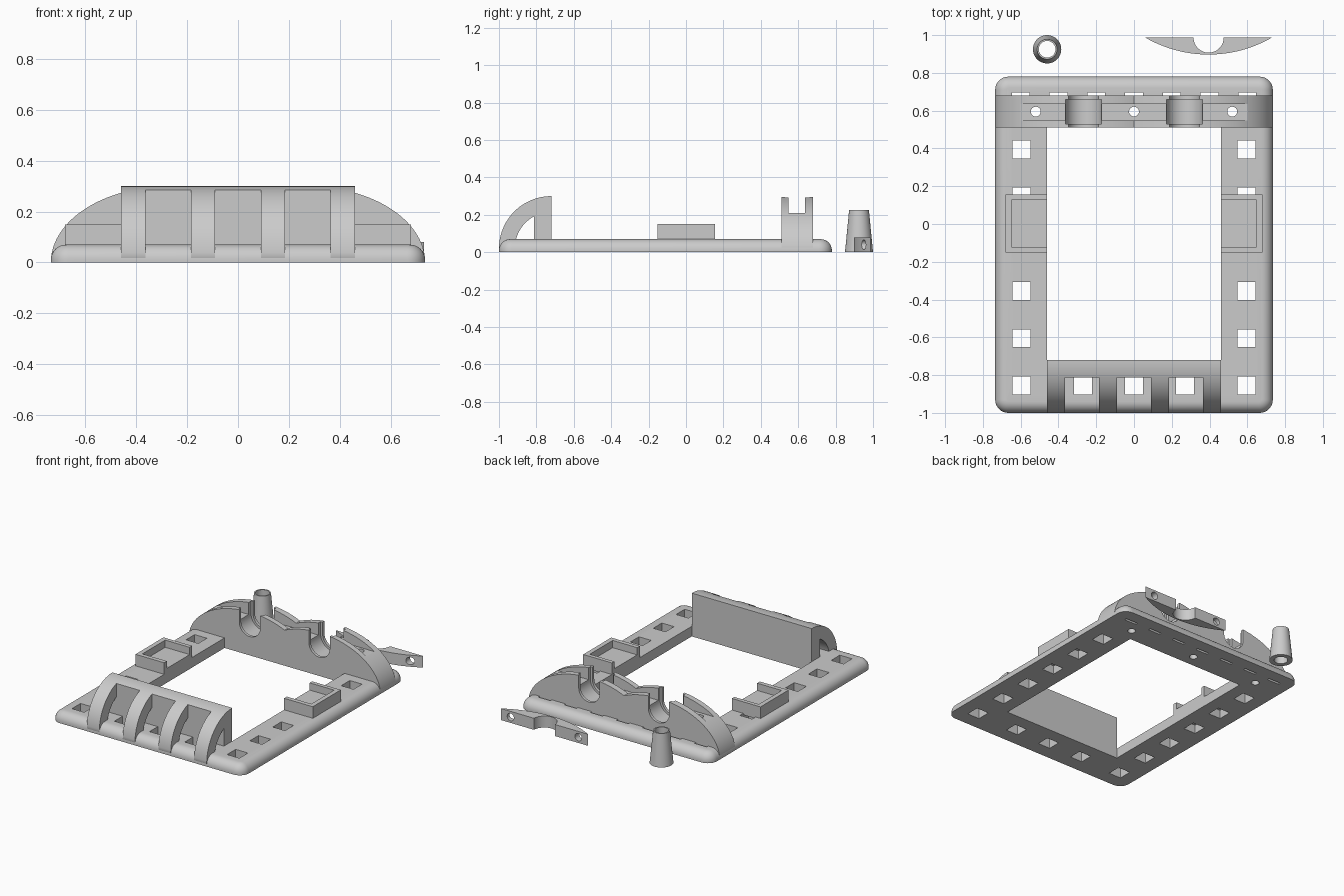
import bpy, bmesh, math
from mathutils import Vector

if "Cube" in bpy.data.objects:
    bpy.data.objects.remove(bpy.data.objects["Cube"])

grey = bpy.data.materials.new("plain grey")
grey.use_nodes = True
GREY = (0.6, 0.6, 0.6, 1)
grey.diffuse_color = GREY
grey.node_tree.nodes["Principled BSDF"].inputs["Base Color"].default_value = GREY


def finish(bm, name):
    bmesh.ops.recalc_face_normals(bm, faces=bm.faces)
    mesh = bpy.data.meshes.new(name)
    bm.to_mesh(mesh)
    bm.free()
    mesh.materials.append(grey)
    ob = bpy.data.objects.new(name, mesh)
    bpy.context.collection.objects.link(ob)
    return ob


def prism(name, pts, axis, lo, hi):
    """Extrude a 2D profile along an axis: x uses (y,z), y uses (x,z), z uses (x,y)."""
    place = {"x": lambda a, b: (lo, a, b), "y": lambda a, b: (a, lo, b), "z": lambda a, b: (a, b, lo)}[axis]
    bm = bmesh.new()
    face = bm.faces.new([bm.verts.new(place(a, b)) for a, b in pts])
    ext = bmesh.ops.extrude_face_region(bm, geom=[face])["geom"]
    step = Vector([hi - lo if c == axis else 0 for c in "xyz"])
    bmesh.ops.translate(bm, vec=step, verts=[v for v in ext if isinstance(v, bmesh.types.BMVert)])
    return finish(bm, name)


def box(name, x0, x1, y0, y1, z0, z1):
    return prism(name, [(x0, y0), (x1, y0), (x1, y1), (x0, y1)], "z", z0, z1)


def arc(cx, cy, r, a0, a1, n=24):
    angles = [math.radians(a0 + (a1 - a0) * i / n) for i in range(n + 1)]
    return [(cx + r * math.cos(a), cy + r * math.sin(a)) for a in angles]


def circle(cx, cy, r, n=32):
    return arc(cx, cy, r, 0, 360, n)[:-1]


def cut(ob, cutters):
    bpy.context.view_layer.objects.active = ob
    for c in cutters:
        mod = ob.modifiers.new("cut", "BOOLEAN")
        mod.operation, mod.solver, mod.object = "DIFFERENCE", "EXACT", c
        bpy.ops.object.modifier_apply(modifier=mod.name)
        bpy.data.objects.remove(c)


def smooth(ob):
    bpy.ops.object.select_all(action="DESELECT")
    ob.select_set(True)
    bpy.context.view_layer.objects.active = ob
    bpy.ops.object.shade_smooth_by_angle(angle=math.radians(30))


def screw_holes():
    return [prism("hole", circle(x, 0.595, 0.026), "z", -0.1, 0.5) for x in (-0.52, 0, 0.52)]


# Base frame: rounded slab with a window, square holes and rear slots
TOP = 0.07
bm = bmesh.new()
bmesh.ops.create_cube(bm, size=1)
for v in bm.verts:
    v.co = (v.co.x * 1.47, v.co.y * 1.78 - 0.11, (v.co.z + 0.5) * TOP)
upright = [e for e in bm.edges if abs(e.verts[0].co.z - e.verts[1].co.z) > 0.01]
bmesh.ops.bevel(bm, geom=upright, offset=0.07, segments=8, profile=0.5, affect="EDGES")
rim = [e for e in bm.edges if all(v.co.z > TOP - 0.001 for v in e.verts)]
bmesh.ops.bevel(bm, geom=rim, offset=0.06, segments=8, profile=0.5, affect="EDGES")
base = finish(bm, "base_frame")
spots = [(s * 0.595, -0.855 + 0.25 * i) for s in (-1, 1) for i in range(6)]
spots += [(x, -0.855) for x in (-0.27, 0, 0.27)]
H = 0.047
cutters = [box("hole", x - H, x + H, y - H, y + H, -0.1, 0.2) for x, y in spots]
cutters += [box("slot", 0.2 * i - H, 0.2 * i + H, 0.678, 0.695, -0.1, 0.2) for i in range(-3, 4)]
cutters.append(box("window", -0.46, 0.46, -0.72, 0.51, -0.1, 0.2))
cut(base, cutters + screw_holes())
smooth(base)

# Front guard: upright wall with four curved ribs
CY, CZ, WALL = -0.72, 0.02, -0.812
guard = prism("front_guard", arc(CY, CZ, 0.28, 90, 180) + [(-0.99, 0), (CY, 0)], "x", -0.46, 0.46)
reach = math.degrees(math.acos((CY - WALL) / 0.195))
hollow = arc(CY, CZ, 0.195, 180 - reach, 180) + [(CY - 0.195, -0.1), (WALL, -0.1)]
cutters = [prism("hollow", hollow, "x", -1, 1)]
cutters += [box("gap", x - 0.09, x + 0.09, -1.2, WALL, -0.1, 0.5) for x in (-0.274, 0, 0.274)]
cut(guard, cutters)
smooth(guard)

# Rear cradle: double-humped arch with a clamp channel and two pipe seats
PIPE, SEAT = 0.267, 0.21


def hump(x):
    return 0.3 * math.sqrt(max(0, 1 - ((abs(x) - PIPE) / 0.468) ** 2))


xs = [0.733 * math.sin(math.pi / 2 * i / 40) for i in range(-40, 41)]
cradle = prism("rear_cradle", [(-0.733, 0.015)] + [(x, max(0.02, hump(x))) for x in xs] + [(0.733, 0.015)],
               "y", 0.51, 0.68)
cutters = [box("channel", -1, 1, 0.548, 0.636, SEAT, 0.5)]
for s in (-1, 1):
    for r, y0, y1 in ((0.08, 0.4, 0.8), (0.096, 0.53, 0.66)):
        seat = arc(s * PIPE, SEAT, r, 180, 360) + [(s * PIPE + r, 0.5), (s * PIPE - r, 0.5)]
        cutters.append(prism("seat", seat, "y", y0, y1))
cut(cradle, cutters + screw_holes())
smooth(cradle)

# Side trays: low walls open toward the window
for s, name in ((1, "left_tray"), (-1, "right_tray")):
    tray = box(name, *sorted((s * 0.46, s * 0.68)), -0.152, 0.155, 0.06, 0.15)
    cut(tray, [box("recess", *sorted((s * 0.4, s * 0.648)), -0.122, 0.128, 0.1, 0.3)])

# Loose pipe clamp lying behind the frame
R, MID, FLAT = 0.67, 0.395, 0.987
half = math.degrees(math.asin(0.335 / R))
clamp = prism("pipe_clamp", arc(MID, 0.897 + R, R, 270 - half, 270 + half), "z", 0, 0.08)
cutters = [prism("notch", circle(MID, FLAT, 0.08), "z", -0.1, 0.2)]
cutters += [prism("hole", circle(MID + d, 0.04, 0.026), "y", 0.8, 1.1) for d in (-0.26, 0.26)]
cut(clamp, cutters)
smooth(clamp)

# Loose tapered sleeve
bm = bmesh.new()
bmesh.ops.create_cone(bm, cap_ends=True, segments=48, radius1=0.075, radius2=0.053, depth=0.225)
bmesh.ops.translate(bm, vec=(-0.46, 0.925, 0.1125), verts=bm.verts)
sleeve = finish(bm, "tapered_sleeve")
cut(sleeve, [prism("bore", circle(-0.46, 0.925, 0.044, 48), "z", -0.1, 0.4)])
smooth(sleeve)
